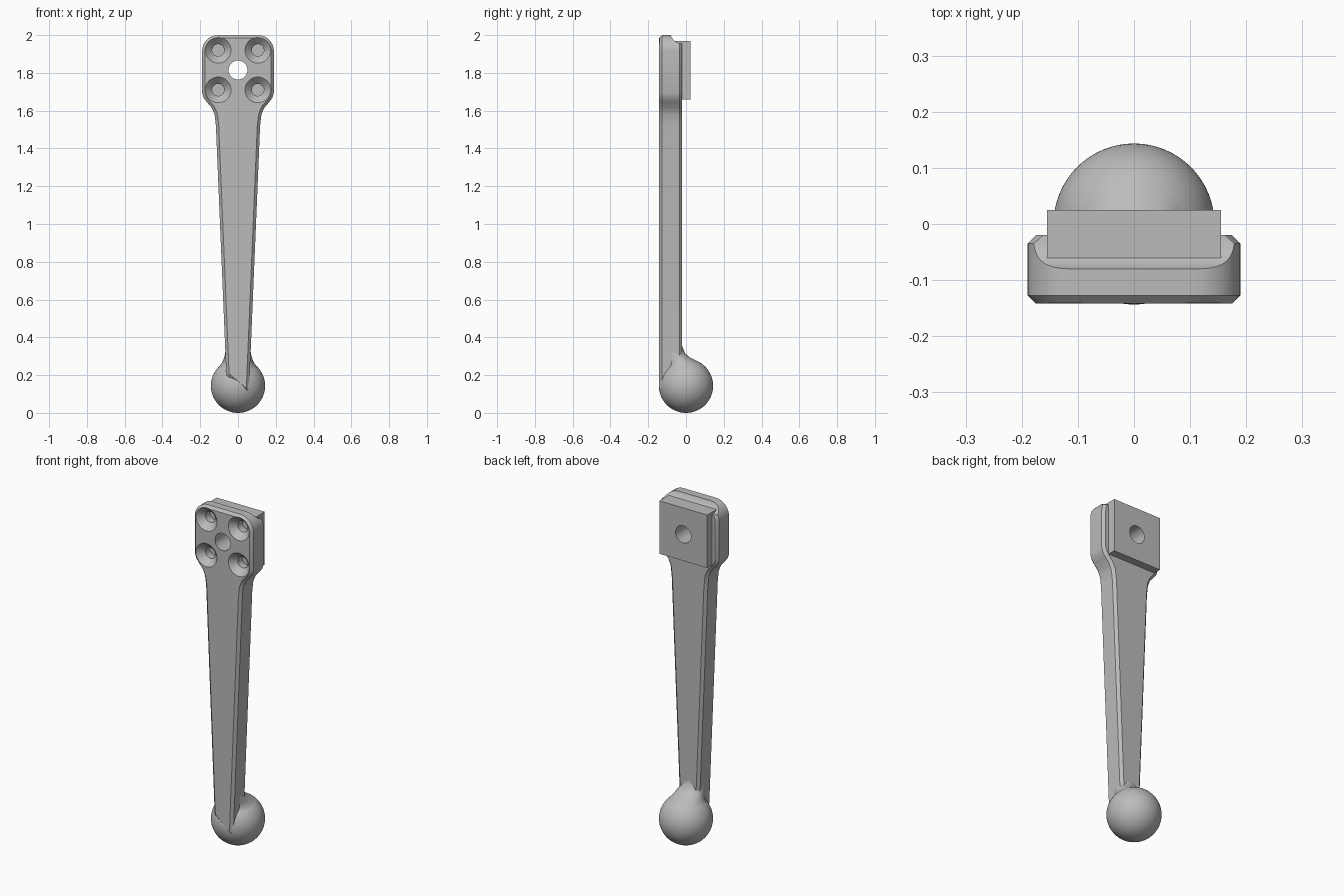
import bpy, bmesh, math
from mathutils import Vector, Matrix

cube = bpy.data.objects.get("Cube")
if cube:
    bpy.data.objects.remove(cube, do_unlink=True)

grey = bpy.data.materials.new("plain grey")
grey.use_nodes = True
GREY = (0.5, 0.5, 0.5, 1)
grey.diffuse_color = GREY
grey.node_tree.nodes["Principled BSDF"].inputs["Base Color"].default_value = GREY


def make(name, bm):
    bmesh.ops.recalc_face_normals(bm, faces=bm.faces)
    mesh = bpy.data.meshes.new(name)
    bm.to_mesh(mesh)
    bm.free()
    mesh.materials.append(grey)
    obj = bpy.data.objects.new(name, mesh)
    bpy.context.collection.objects.link(obj)
    return obj


def prism(name, points, depth):
    """Extrude a closed outline along the depth vector."""
    bm = bmesh.new()
    face = bm.faces.new([bm.verts.new(p) for p in points])
    new = bmesh.ops.extrude_face_region(bm, geom=[face])["geom"]
    bmesh.ops.translate(bm, vec=depth, verts=[v for v in new if isinstance(v, bmesh.types.BMVert)])
    return make(name, bm)


def loft(name, rings):
    """Skin a stack of equal rings and cap both ends."""
    bm = bmesh.new()
    loops = [[bm.verts.new(p) for p in ring] for ring in rings]
    n = len(loops[0])
    for a, b in zip(loops, loops[1:]):
        for i in range(n):
            j = (i + 1) % n
            bm.faces.new((a[i], a[j], b[j], b[i]))
    bm.faces.new(loops[0])
    bm.faces.new(loops[-1])
    return make(name, bm)


def drill(name, x, z, steps, sides=40):
    """Stepped round cutter along y, from (y, radius) pairs."""
    angles = [math.tau * i / sides for i in range(sides)]
    return loft(name, [[(x + r * math.cos(a), y, z + r * math.sin(a)) for a in angles]
                       for y, r in steps])


def apply(obj, mod):
    bpy.context.view_layer.objects.active = obj
    bpy.ops.object.modifier_apply(modifier=mod.name)


def cut(obj, cutter):
    mod = obj.modifiers.new("cut", "BOOLEAN")
    mod.operation = "DIFFERENCE"
    mod.solver = "EXACT"
    mod.object = cutter
    apply(obj, mod)


# Arm: tapered handle that widens into a rounded mounting plate
side = [(0.066, 0.3), (0.117, 1.52), (0.124, 1.58), (0.139, 1.615),
        (0.165, 1.645), (0.182, 1.668), (0.19, 1.695)]
radius = 0.085
for i in range(11):
    a = math.pi / 2 * i / 10
    side.append((0.19 - radius + radius * math.cos(a), 2 - radius + radius * math.sin(a)))
outline = [(0.058, 0.1)] + side + [(-x, z) for x, z in reversed(side)] + [(-0.062, 0.2)]
arm = prism("arm", [(x, -0.142, z) for x, z in outline], (0, 0.122, 0))
bevel = arm.modifiers.new("chamfer", "BEVEL")
bevel.width = 0.015
bevel.segments = 1
bevel.limit_method = "ANGLE"
bevel.angle_limit = math.radians(60)
bevel.use_clamp_overlap = False
apply(arm, bevel)

# Clamping block behind the plate
block = prism("back_block", [(-0.155, -0.083, 1.66), (0.155, -0.083, 1.66),
                             (0.155, -0.083, 1.97), (-0.155, -0.083, 1.97)], (0, 0.108, 0))

# Cove along the top rear edge of the plate
cove = [(-0.083, 2.1)]
for i in range(13):
    a = math.pi / 2 * i / 12
    cove.append((-0.02 - 0.063 * math.cos(a), 2.018 - 0.063 * math.sin(a)))
cove += [(0.1, 1.955), (0.1, 2.1)]
cutters = [prism("cove_cutter", [(-0.3, y, z) for y, z in cove], (0.6, 0, 0))]

# Countersunk screw holes and the through hole
for x in (-0.105, 0.105):
    for z in (1.71, 1.92):
        cutters.append(drill("screw_cutter", x, z,
                             [(-0.172, 0.098), (-0.106, 0.032), (-0.065, 0.032)]))
through = drill("through_cutter", 0, 1.815, [(-0.3, 0.05), (0.3, 0.05)])
cutters.append(through)
for c in cutters:
    cut(arm, c)
# Keep the screw holes open past the front of the block
for c in cutters[1:]:
    cut(block, c)
for c in cutters:
    bpy.data.objects.remove(c, do_unlink=True)

# Ball end
bm = bmesh.new()
bmesh.ops.create_uvsphere(bm, u_segments=64, v_segments=40, radius=0.1435,
                          matrix=Matrix.Translation((0, 0, 0.1435)))
ball = make("ball", bm)

# Flared collar blending arm into ball: height, half width, front y, back y
rings = []
for z, w, front, back in [(0.23, 0.113, -0.113, 0.113), (0.25, 0.096, -0.105, 0.096),
                          (0.265, 0.085, -0.11, 0.075), (0.28, 0.078, -0.115, 0.047),
                          (0.295, 0.073, -0.12, 0.019), (0.315, 0.068, -0.122, -0.004),
                          (0.345, 0.064, -0.123, -0.018), (0.38, 0.06, -0.124, -0.025)]:
    mid, half = (front + back) / 2, (back - front) / 2
    rings.append([(w * math.cos(math.tau * i / 48), mid + half * math.sin(math.tau * i / 48), z)
                  for i in range(48)])
collar = loft("collar", rings)

# Smooth the curved surfaces, keep edges crisp
bpy.ops.object.select_all(action="DESELECT")
for obj in (arm, block, ball, collar):
    obj.select_set(True)
bpy.context.view_layer.objects.active = arm
bpy.ops.object.shade_smooth_by_angle(angle=math.radians(30))
